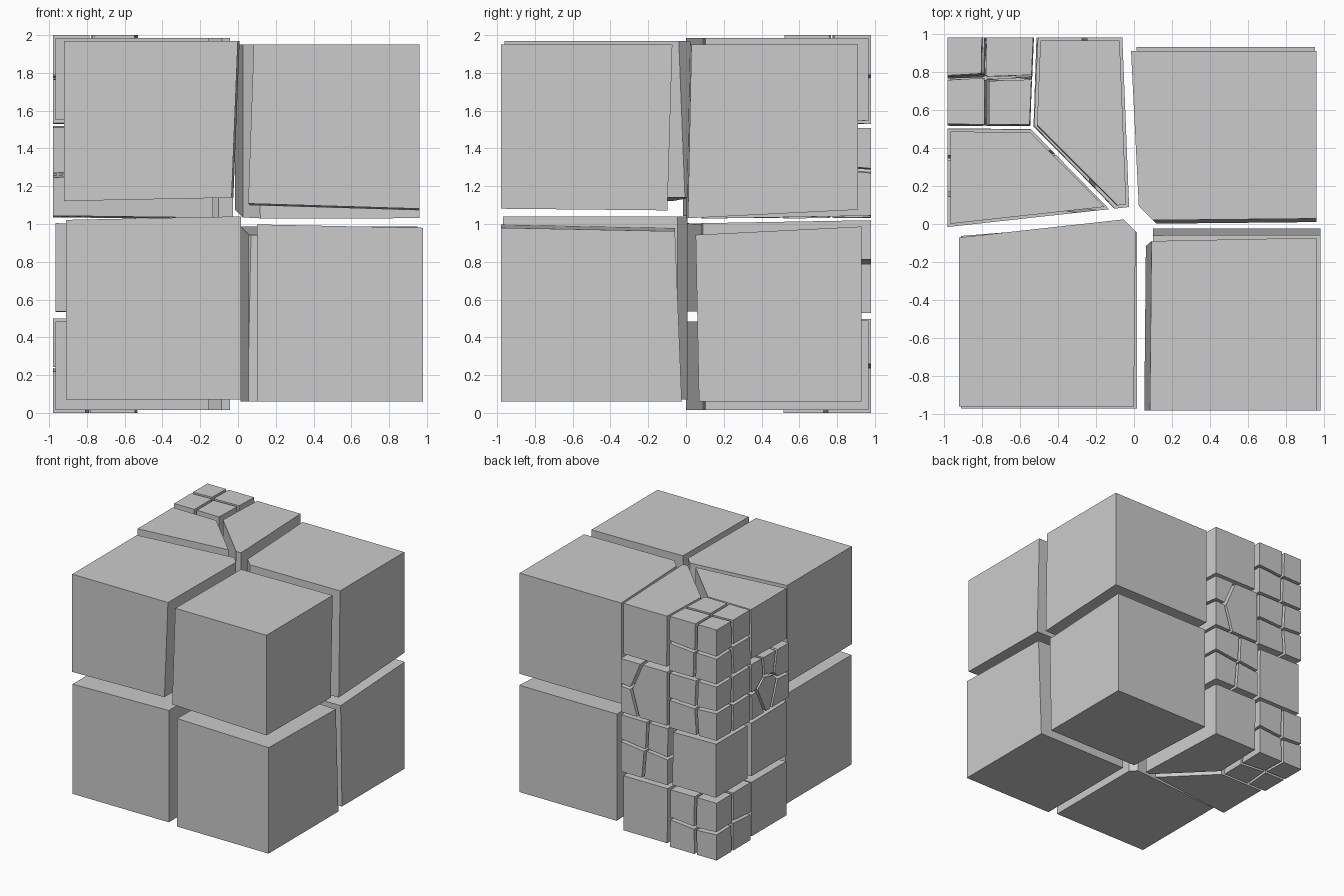
import bpy, bmesh, random
from mathutils import Vector

if "Cube" in bpy.data.objects:
    bpy.data.objects.remove(bpy.data.objects["Cube"])

random.seed(4)


def plane(n, d):
    """Half space n.p <= d, normalised."""
    n = Vector(n)
    return n.normalized(), d / n.length


def block(name, planes, margin=0.0):
    """Convex block: a big cube cut by every half space."""
    bm = bmesh.new()
    bmesh.ops.create_cube(bm, size=8)
    for n, d in planes:
        geom = bm.verts[:] + bm.edges[:] + bm.faces[:]
        bmesh.ops.bisect_plane(bm, geom=geom, dist=1e-6, plane_co=n * (d - margin),
                               plane_no=n, clear_outer=True)
        rim = [e for e in bm.edges if e.is_boundary]
        if len(rim) > 2:
            bmesh.ops.holes_fill(bm, edges=rim, sides=0)
    bmesh.ops.remove_doubles(bm, verts=bm.verts[:], dist=1e-5)
    if not bm.faces:
        bm.free()
        return
    bmesh.ops.recalc_face_normals(bm, faces=bm.faces[:])
    me = bpy.data.meshes.new(name)
    bm.to_mesh(me)
    bm.free()
    bpy.context.collection.objects.link(bpy.data.objects.new(name, me))


def voronoi(sites, i, bounds):
    """Planes bounding the region nearest to site i."""
    a = Vector(sites[i])
    out = list(bounds)
    for j, s in enumerate(sites):
        if j != i:
            b = Vector(s)
            out.append(plane(b - a, (b - a).dot((a + b) / 2)))
    return out


def jit(p, r):
    return tuple(c + random.uniform(-r, r) for c in p)


# Large blocks: side signs, outer faces, then the sloped inner faces
# x = a + b*y + c*(z-1), y = a + b*x + c*(z-1), z = a + b*x + c*y
large = {
    "front_left_upper": ((-1, -1, 1), (-.92, -.96, 1.97), (-.03, .01, .04), (.03, .11, 0), (1.14, .02, 0)),
    "front_right_upper": ((1, -1, 1), (.96, -.98, 1.95), (.06, .01, .035), (-.12, .02, .03), (1.10, -.03, -.01)),
    "front_left_lower": ((-1, -1, -1), (-.91, -.97, .07), (.015, 0, 0), (.01, .08, 0), (1.04, .02, 0)),
    "front_right_lower": ((1, -1, -1), (.98, -.98, .06), (.10, 0, 0), (-.06, 0, -.04), (.98, -.02, -.02)),
    "back_right_upper": ((1, 1, 1), (.96, .91, 1.95), (.03, -.05, 0), (0, .01, .02), (1.03, 0, .05)),
    "back_right_lower": ((1, 1, -1), (.95, .93, .06), (.06, -.05, 0), (.05, 0, -.02), (.94, 0, .05)),
}
for name, ((sx, sy, sz), (ox, oy, oz), fx, fy, fz) in large.items():
    ps = [plane((sx, 0, 0), sx * ox), plane((0, sy, 0), sy * oy), plane((0, 0, sz), sz * oz),
          plane((-sx, sx * fx[1], sx * fx[2]), -sx * (fx[0] - fx[2])),
          plane((sy * fy[1], -sy, sy * fy[2]), -sy * (fy[0] - fy[2])),
          plane((sz * fz[1], sz * fz[2], -sz), -sz * fz[0])]
    if sx == sy:  # chamfer of the central vertical edge
        ps.append(plane((-sx, -sx, 0), .03 if sx < 0 else -.12) if sx > 0 else plane((1, 1, 0), -.03))
    block(name + "_block", ps)

# Back left column, bounded by these faces
column = [plane((-1, 0, 0), .992), plane((0, 1, 0), .992),
          plane((0, 0, 1), 2.012), plane((0, 0, -1), .012),
          plane((1, .04, 0), -.01), plane((.11, -1, 0), -.08)]
places = {"corner": (-.77, .76), "left": (-.77, .26), "back": (-.29, .74)}
heights = [.255, .77, 1.28, 1.765]
keys, sites = [], []
for k, z in enumerate(heights):
    for place, (x, y) in places.items():
        keys.append((place, k))
        sites.append(jit((x, y, z), .006))


def corner_sites(z):
    return [jit((-.78 + .12 * i, .765 + .118 * j, z + .125 * m), .013)
            for i in (-1, 1) for j in (-1, 1) for m in (-1, 1)]


# Medium blocks that are broken up into small ones
split = {
    ("corner", 3): corner_sites(1.775),
    ("corner", 2): corner_sites(1.28),
    ("corner", 0): corner_sites(.24),
    ("left", 2): [(-.85, .45, 1.41), (-.83, .43, 1.15), (-.86, .29, 1.22),
                  (-.84, .24, 1.43), (-.86, .08, 1.40), (-.84, .10, 1.15)],
    ("back", 2): [(-.36, .8, 1.28), (-.01, .82, 1.43), (.01, .8, 1.17)],
    ("back", 1): [(-.20, .8, .91), (-.43, .8, .90), (-.17, .8, .66), (-.40, .8, .64)],
}
for i, key in enumerate(keys):
    region = voronoi(sites, i, column)
    label = f"{key[0]}_tier_{key[1] + 1}"
    if key not in split:
        block(label + "_medium_block", region, .027)
        continue
    for j in range(len(split[key])):
        block(f"{label}_small_block_{j + 1}", voronoi(split[key], j, region), .012)
